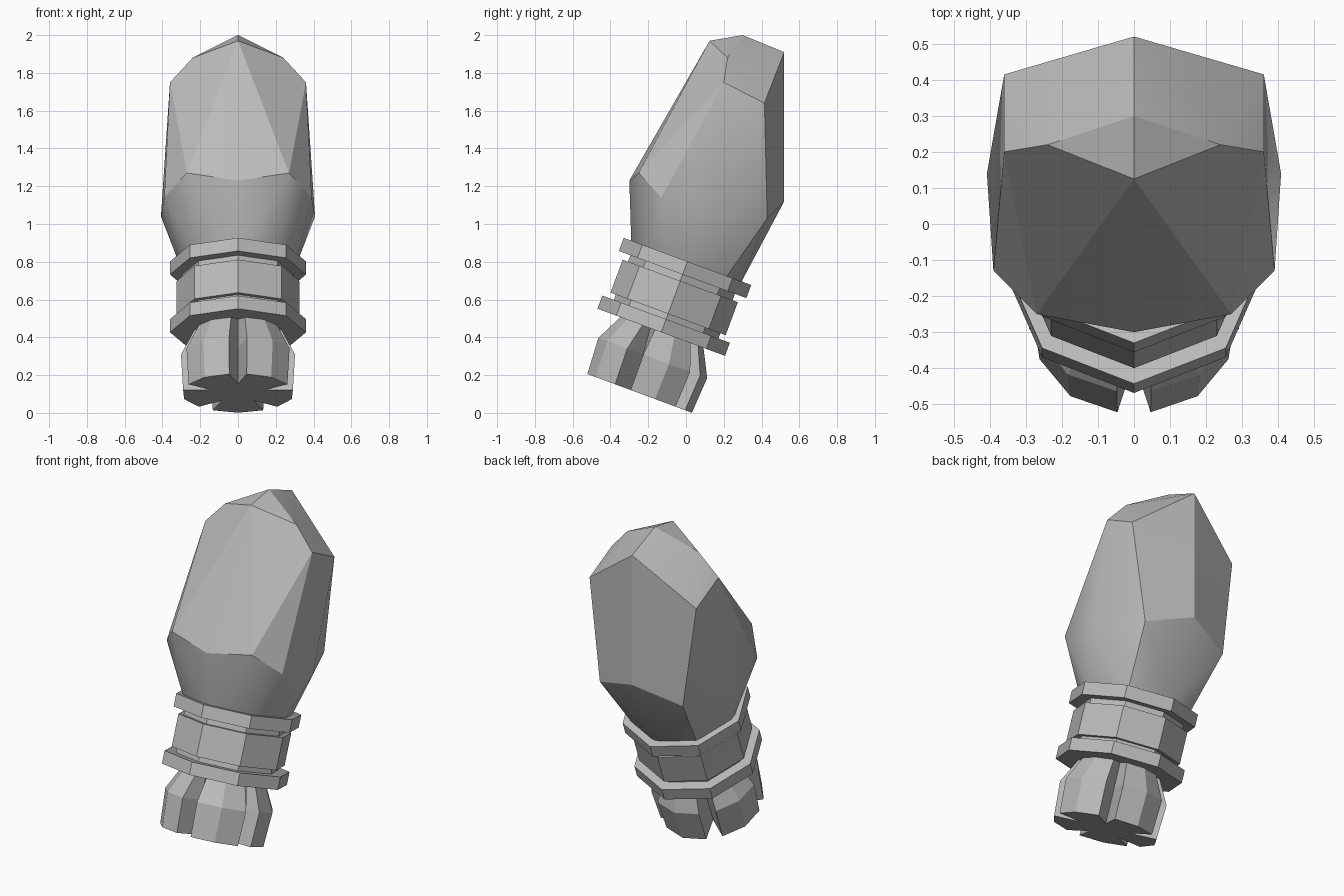
import bpy, bmesh, math
from mathutils import Matrix, Vector

cube = bpy.data.objects.get("Cube")
if cube:
    bpy.data.objects.remove(cube, do_unlink=True)

grey = bpy.data.materials.new("plain_grey")
grey.use_nodes = True
COLOUR = (0.5, 0.5, 0.5, 1)
grey.diffuse_color = COLOUR
grey.node_tree.nodes["Principled BSDF"].inputs["Base Color"].default_value = COLOUR

# The base leans backwards; its local z is the shaft axis
LEAN = Matrix.Translation((0, -0.25, 0.105)) @ Matrix.Rotation(math.radians(-20.3), 4, 'X')


def finish(name, bm, smooth=False):
    bmesh.ops.recalc_face_normals(bm, faces=bm.faces)
    mesh = bpy.data.meshes.new(name)
    bm.to_mesh(mesh)
    bm.free()
    mesh.materials.append(grey)
    obj = bpy.data.objects.new(name, mesh)
    bpy.context.collection.objects.link(obj)
    if smooth:
        bpy.ops.object.select_all(action='DESELECT')
        obj.select_set(True)
        bpy.context.view_layer.objects.active = obj
        bpy.ops.object.shade_smooth_by_angle(angle=math.radians(25))
    return obj


def octagon(r, h):
    return [Vector((r * math.cos(i * math.pi / 4), r * math.sin(i * math.pi / 4), h))
            for i in range(8)]


def loft(name, sections):
    """Skin a stack of equal-length loops and cap both ends."""
    bm = bmesh.new()
    loops = [[bm.verts.new(LEAN @ p) for p in s] for s in sections]
    n = len(loops[0])
    for a, b in zip(loops, loops[1:]):
        for i in range(n):
            j = (i + 1) % n
            bm.faces.new((a[i], a[j], b[j], b[i]))
    bm.faces.new(loops[0][::-1])
    bm.faces.new(loops[-1])
    return finish(name, bm)


# Octagonal shaft parts: name, radius, bottom, top
for name, r, low, high in (("neck_core", 0.295, 0.36, 0.72),
                           ("lower_collar", 0.36, 0.343, 0.417),
                           ("middle_band", 0.325, 0.447, 0.633),
                           ("upper_collar", 0.36, 0.669, 0.743)):
    loft(name, [octagon(r, low), octagon(r, high)])


# Five-lobed foot with a groove between lobes
def lobes(outer, groove, h):
    pts = []
    for k in range(5):
        for deg, r in ((0, groove), (9, outer * 0.98), (36, outer), (63, outer * 0.98)):
            a = math.radians(-90 + 72 * k + deg)
            pts.append(Vector((r * math.cos(a), r * math.sin(a), h)))
    return pts


loft("lobed_foot", [lobes(0.3, 0.14, 0), lobes(0.312, 0.16, 0.2), lobes(0.235, 0.2, 0.35)])

# Faceted head: mirrored corner points wrapped in a hull, rooted in the collar
centre = [(0, 0.3, 2.0), (0, 0.125, 1.97), (0, 0.52, 1.91), (0, 0.52, 1.12), (0, -0.3, 1.23)]
side = [(0.24, 0.22, 1.88), (0.36, 0.2, 1.75), (0.36, 0.415, 1.64),
        (0.27, -0.25, 1.27), (0.39, -0.13, 1.14), (0.408, 0.14, 1.04), (0.28, 0.43, 1.03)]
bm = bmesh.new()
for p in centre + side + [(-x, y, z) for x, y, z in side]:
    bm.verts.new(p)
for p in octagon(0.3, 0.7):
    bm.verts.new(LEAN @ p)
hull = bmesh.ops.convex_hull(bm, input=bm.verts)
loose = [v for v in bm.verts if not v.link_faces]
bmesh.ops.delete(bm, geom=loose, context='VERTS')
finish("faceted_head", bm, smooth=True)
